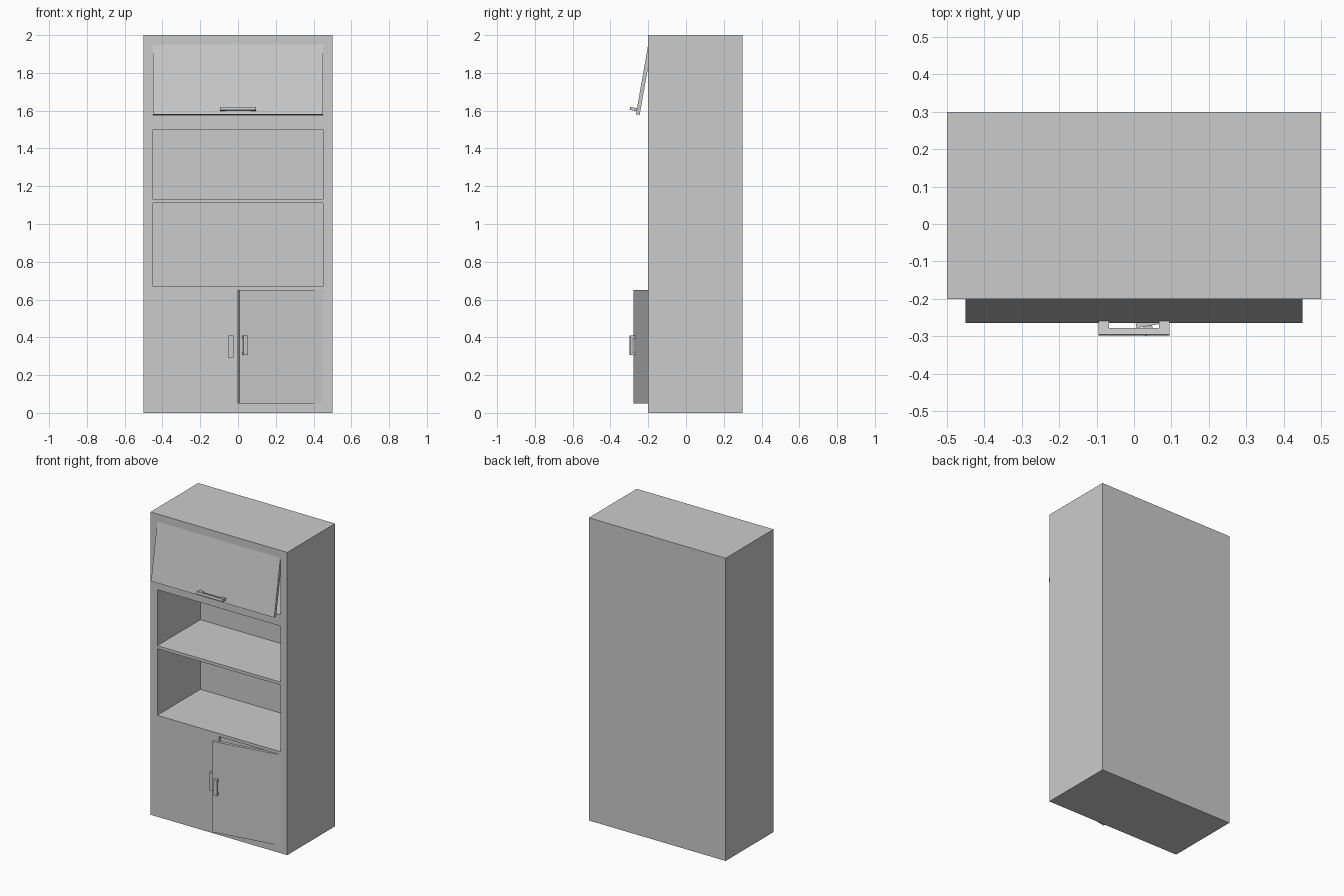
import bpy, bmesh
from math import radians, pi
from mathutils import Matrix

if "Cube" in bpy.data.objects:
    bpy.data.objects.remove(bpy.data.objects["Cube"])

def finish(name, bm, loc=(0, 0, 0), rot=(0, 0, 0), parent=None):
    bmesh.ops.recalc_face_normals(bm, faces=bm.faces)
    me = bpy.data.meshes.new(name)
    bm.to_mesh(me)
    bm.free()
    ob = bpy.data.objects.new(name, me)
    bpy.context.collection.objects.link(ob)
    ob.location, ob.rotation_euler, ob.parent = loc, rot, parent
    return ob

def boxes(name, spans, **kw):
    """One mesh of boxes, each span = (x0, x1, y0, y1, z0, z1)."""
    bm = bmesh.new()
    for x0, x1, y0, y1, z0, z1 in spans:
        m = Matrix.Translation(((x0 + x1) / 2, (y0 + y1) / 2, (z0 + z1) / 2)) \
            @ Matrix.Diagonal((x1 - x0, y1 - y0, z1 - z0, 1))
        bmesh.ops.create_cube(bm, size=1, matrix=m)
    return finish(name, bm, **kw)

def handle(name, length, out, post, bar, width, **kw):
    """U-shaped pull along local x, sticking out to -y."""
    h = length / 2
    pts = [(-h, 0), (-h, -out), (h, -out), (h, 0),
           (h - post, 0), (h - post, bar - out), (post - h, bar - out), (post - h, 0)]
    bm = bmesh.new()
    face = bm.faces.new([bm.verts.new((x, y, -width / 2)) for x, y in pts])
    ext = bmesh.ops.extrude_face_region(bm, geom=[face])["geom"]
    bmesh.ops.translate(bm, vec=(0, 0, width),
                        verts=[v for v in ext if isinstance(v, bmesh.types.BMVert)])
    return finish(name, bm, **kw)

# Cabinet body with four compartments cut from the front
body = boxes("cabinet_body", [(-0.5, 0.5, -0.2, 0.3, 0, 2)])
bays = [(0.05, 0.65), (0.67, 1.11), (1.13, 1.50), (1.575, 1.95)]
cutter = boxes("compartment_cutter", [(-0.45, 0.45, -0.3, 0.25, a, b) for a, b in bays])
cutter.hide_render = True
cutter.hide_set(True)
cut = body.modifiers.new("compartments", 'BOOLEAN')
cut.object, cut.operation, cut.solver = cutter, 'DIFFERENCE', 'EXACT'

# Closed left door, flush with the front
left = boxes("left_door", [(0, 0.45, 0, 0.02, 0, 0.6)], loc=(-0.45, -0.2, 0.05))
handle("left_door_handle", 0.12, 0.025, 0.018, 0.012, 0.024,
       loc=(0.413, 0, 0.30), rot=(0, pi / 2, 0), parent=left)

# Right door ajar, hinged on its outer edge
right = boxes("right_door", [(-0.45, 0, 0, 0.02, 0, 0.6)],
              loc=(0.45, -0.2, 0.05), rot=(0, 0, radians(10)))
handle("right_door_handle", 0.105, 0.025, 0.018, 0.012, 0.024,
       loc=(-0.42, 0, 0.308), rot=(0, pi / 2, 0), parent=right)

# Lift-up flap ajar, hinged along its top edge
flap = boxes("top_flap", [(-0.45, 0.45, 0, 0.02, -0.375, 0)],
             loc=(0, -0.2, 1.95), rot=(radians(-10), 0, 0))
handle("flap_handle", 0.19, 0.037, 0.028, 0.018, 0.016,
       loc=(0, 0, -0.35), parent=flap)
